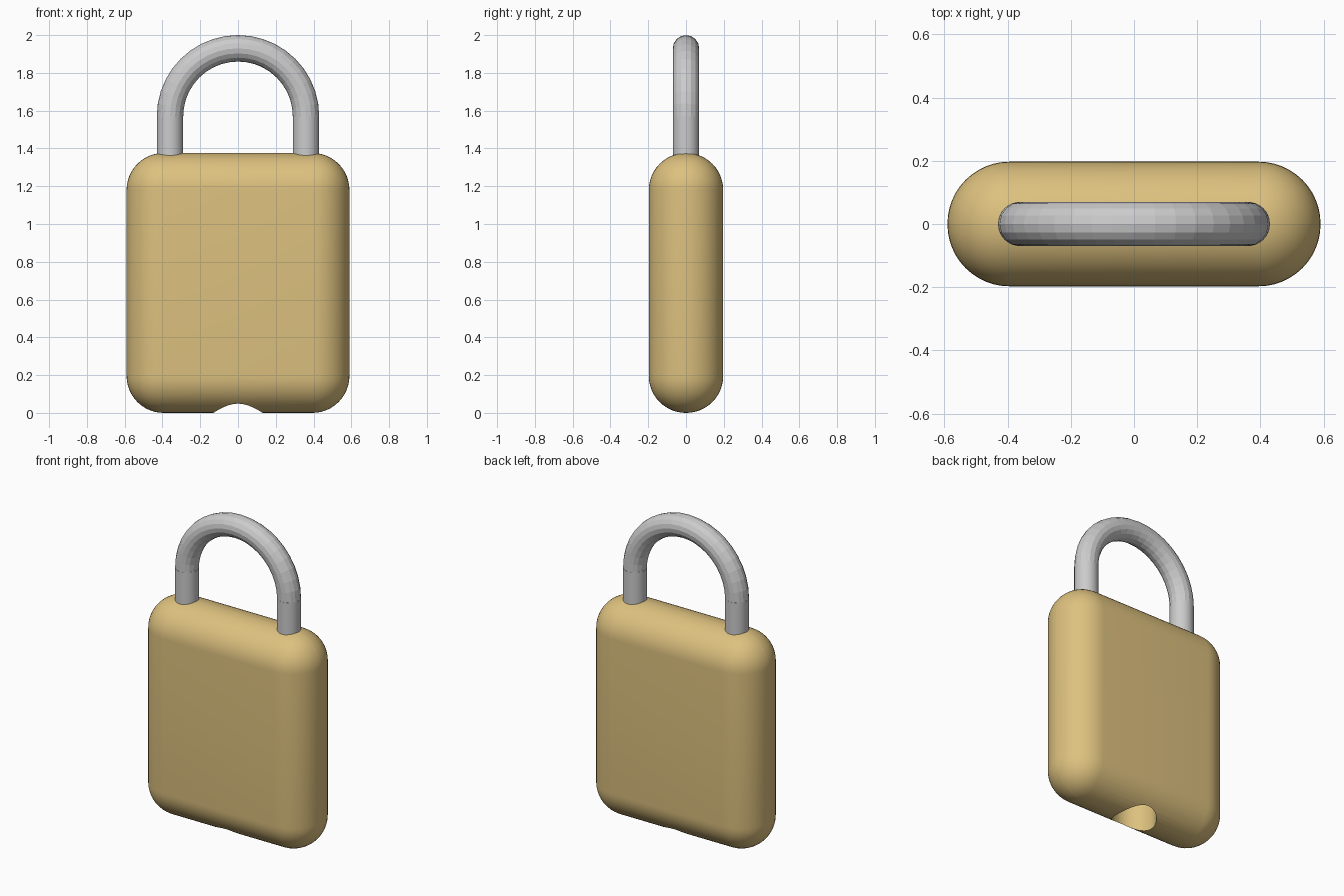
import bpy, bmesh, math
from mathutils import Vector, Matrix

if "Cube" in bpy.data.objects:
    bpy.data.objects.remove(bpy.data.objects["Cube"])

W, D, H = 1.18, 0.394, 1.376      # body size
R, TUBE, SPRING = 0.36, 0.07, 1.57  # shackle bow radius, rod radius, bow start height

brass = bpy.data.materials.new("brass")
brass.diffuse_color = (0.72, 0.53, 0.21, 1)
brass.use_nodes = True
brass.node_tree.nodes["Principled BSDF"].inputs["Base Color"].default_value = brass.diffuse_color


def cylinder(name, radius, x, z0, z1, sides=32):
    bpy.ops.mesh.primitive_cylinder_add(vertices=sides, radius=radius, depth=z1 - z0,
                                        location=(x, 0, (z0 + z1) / 2))
    ob = bpy.context.object
    ob.name = name
    return ob


# Body: box with fully rounded edges
bpy.ops.mesh.primitive_cube_add(size=1, location=(0, 0, H / 2))
body = bpy.context.object
body.name = "lock_body"
body.scale = (W, D, H)
bpy.ops.object.transform_apply(location=False, rotation=False, scale=True)
bevel = body.modifiers.new("round", 'BEVEL')
bevel.width, bevel.segments = D / 2 - 0.001, 12
body.data.materials.append(brass)

# Key socket bored up into the underside
cutter = cylinder("key_socket_cutter", 0.13, 0, -0.25, 0.25)
cutter.hide_render = True
cutter.data.materials.append(brass)
cut = body.modifiers.new("key_socket", 'BOOLEAN')
cut.operation, cut.object, cut.solver = 'DIFFERENCE', cutter, 'EXACT'
bpy.ops.object.select_all(action='DESELECT')
bpy.context.view_layer.objects.active = body
body.select_set(True)
for m in ("round", "key_socket"):
    bpy.ops.object.modifier_apply(modifier=m)
bpy.data.objects.remove(cutter)
bpy.ops.object.shade_smooth_by_angle(angle=math.radians(30))

# Shackle legs
for side, x in (("left", -R), ("right", R)):
    cylinder(side + "_shackle_leg", TUBE, x, 1.2, SPRING)
    bpy.ops.object.shade_smooth_by_angle(angle=math.radians(30))

# Shackle bow: circle swept through a half turn
bm = bmesh.new()
ring = bmesh.ops.create_circle(bm, segments=16, radius=TUBE,
                               matrix=Matrix.Translation((R, 0, SPRING)))
bmesh.ops.spin(bm, geom=bm.verts[:] + bm.edges[:], cent=Vector((0, 0, SPRING)),
               axis=(0, -1, 0), angle=math.pi, steps=20)
bmesh.ops.holes_fill(bm, edges=[e for e in bm.edges if e.is_boundary])
bmesh.ops.recalc_face_normals(bm, faces=bm.faces[:])
mesh = bpy.data.meshes.new("shackle_bow")
bm.to_mesh(mesh)
bm.free()
bow = bpy.data.objects.new("shackle_bow", mesh)
bpy.context.collection.objects.link(bow)
